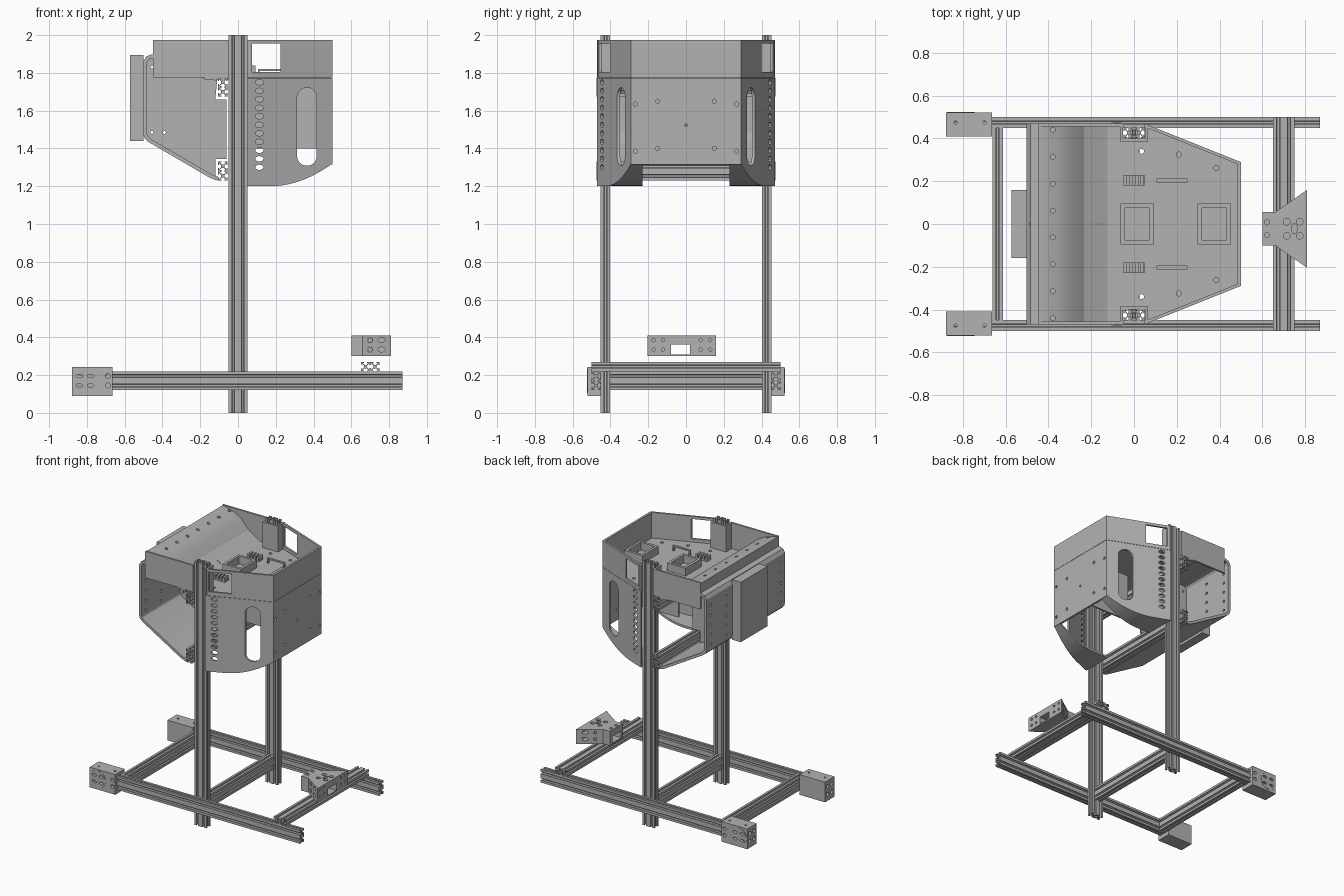
import bpy, bmesh, math
from mathutils import Vector

if "Cube" in bpy.data.objects:
    bpy.data.objects.remove(bpy.data.objects["Cube"])

grey = bpy.data.materials.new("metal grey")
grey.use_nodes = True
COL = (0.45, 0.45, 0.45, 1)
grey.diffuse_color = COL
grey.node_tree.nodes["Principled BSDF"].inputs["Base Color"].default_value = COL

# Maps a 2D profile point plus depth to 3D for each extrusion axis
PLACE = {"x": lambda a, b, d: (d, a, b), "y": lambda a, b, d: (a, d, b), "z": lambda a, b, d: (a, b, d)}


def prisms(name, polys, axis, lo, hi):
    """Extrude flat profiles along an axis between lo and hi."""
    bm = bmesh.new()
    for pts in polys:
        rings = [[bm.verts.new(PLACE[axis](a, b, d)) for a, b in pts] for d in (lo, hi)]
        bm.faces.new(rings[0])
        bm.faces.new(rings[1][::-1])
        n = len(pts)
        for i in range(n):
            j = (i + 1) % n
            bm.faces.new((rings[0][j], rings[0][i], rings[1][i], rings[1][j]))
    bmesh.ops.recalc_face_normals(bm, faces=bm.faces)
    me = bpy.data.meshes.new(name)
    bm.to_mesh(me)
    bm.free()
    me.materials.append(grey)
    ob = bpy.data.objects.new(name, me)
    bpy.context.collection.objects.link(ob)
    return ob


def rect(a0, a1, b0, b1):
    return [(a0, b0), (a1, b0), (a1, b1), (a0, b1)]


def box(name, x0, x1, y0, y1, z0, z1):
    return prisms(name, [rect(x0, x1, y0, y1)], "z", z0, z1)


def oval(a, b, ra, rb=None, stretch=0, n=16):
    """Ellipse, or a vertical slot when stretched."""
    rb = rb or ra
    ang = [2 * math.pi * (i + 0.5) / n for i in range(n)]
    return [(a + ra * math.cos(t), b + rb * math.sin(t) + math.copysign(stretch, math.sin(t))) for t in ang]


def cut(ob, polys, axis, lo=-2, hi=3):
    """Cut profile-shaped holes through a part."""
    tool = prisms("cutter", polys, axis, lo, hi)
    tool.hide_render = True
    mod = ob.modifiers.new("holes", "BOOLEAN")
    mod.operation, mod.solver, mod.object = "DIFFERENCE", "EXACT", tool
    bpy.context.view_layer.update()
    done = bpy.data.meshes.new_from_object(ob.evaluated_get(bpy.context.evaluated_depsgraph_get()))
    ob.modifiers.clear()
    ob.data = done
    bpy.data.objects.remove(tool)
    return ob


def mirror(ob):
    mod = ob.modifiers.new("mirror", "MIRROR")
    mod.use_axis = (False, True, False)
    mod.use_mirror_merge = False
    return ob


def strip(path, t):
    """Closed outline of a bent sheet of thickness t, to the right of its path."""
    pts = [Vector(p) for p in path]
    dirs = [(q - p).normalized() for p, q in zip(pts, pts[1:])]
    inner = []
    for i, p in enumerate(pts):
        m = dirs[max(i - 1, 0)] + dirs[min(i, len(dirs) - 1)]
        m.normalize()
        k = t / max(0.4, m.dot(dirs[min(i, len(dirs) - 1)]))
        inner.append((p.x + m.y * k, p.y - m.x * k))
    return [tuple(p) for p in pts] + inner[::-1]


# Slotted aluminium extrusions, two cells wide
H = 0.025
QUARTER = [(0, 0), (.35, 0), (.35, .2), (.8, .65), (.8, .3), (1, .3),
           (1, 1), (.3, 1), (.3, .8), (.65, .8), (.2, .35), (0, .35)]


def extrusion(name, axis, a, b, lo, hi, wide_first):
    polys = []
    for c in (-H, H):
        ca, cb = (a + c, b) if wide_first else (a, b + c)
        for sa in (-1, 1):
            for sb in (-1, 1):
                polys.append([(ca + sa * H * u, cb + sb * H * v) for u, v in QUARTER])
    return prisms(name, polys, axis, lo, hi)


mirror(extrusion("post", "z", 0, 0.427, 0, 2, True))
mirror(extrusion("base_rail", "x", 0.475, 0.17, -0.67, 0.87, False))
extrusion("front_cross_beam", "y", 0.70, 0.245, -0.5, 0.5, True)
extrusion("middle_cross_beam", "y", 0, 0.17, -0.45, 0.45, False)
extrusion("rear_cross_beam", "y", -0.638, 0.17, -0.45, 0.45, False)
extrusion("upper_head_beam", "y", -0.08, 1.725, -0.475, 0.475, False)
extrusion("lower_head_beam", "y", -0.08, 1.28, -0.475, 0.475, False)

# Motor end blocks on the base rails
block = box("end_block", -0.88, -0.665, 0.41, 0.522, 0.09, 0.243)
cut(block, [oval(-0.69, z, 0.013) for z in (0.145, 0.195)]
    + [oval(-0.81 + dx, 0.17 + dz, 0.018, 0.009) for dx in (-.03, .03) for dz in (-.025, .025)], "y", 0.48, 0.6)
cut(block, [oval(x, 0.475, 0.008) for x in (-0.835, -0.70)], "z", 0.2, 0.3)
cut(block, [oval(0.466 + dy, 0.17 + dz, 0.014) for dy in (-.025, .025) for dz in (-.03, .03)], "x", -1, -0.83)
mirror(block)
mirror(prisms("end_block_disc", [oval(-0.81, 0.17, 0.065, n=32)], "y", 0.52, 0.525))
cut(bpy.data.objects["end_block_disc"],
    [oval(-0.81 + dx, 0.17 + dz, 0.018, 0.009) for dx in (-.03, .03) for dz in (-.025, .025)], "y")

# Flared sensor bracket above the front beam
flare = prisms("sensor_bracket", [[(.6, -.1), (.66, -.1), (.81, -.205), (.81, .16), (.66, .055), (.6, .055)]],
               "z", 0.30, 0.41)
cut(flare, [rect(-0.08, 0.022, 0.31, 0.362)], "x")
cut(flare, [oval(0.75, -0.022, 0.013, 0.024)] + [oval(x, -0.022 + s, 0.016) for x in (.715, .775) for s in (-.033, .033)]
    + [oval(0.622, -0.022 + s, 0.012) for s in (-.03, .03)], "z", 0.38, 0.5)
cut(flare, [oval(-0.022 + s * y, z, 0.009) for s in (-1, 1) for y in (.1, .15) for z in (.335, .385)], "x", 0.78, 1)
for lo, hi in ((-1, -0.12), (0.08, 1)):
    cut(flare, [oval(x, z, 0.018, 0.013) for x in (.695, .76) for z in (.335, .385)], "y", lo, hi)


# Tapered head shell
def wall_y(x):
    return 0.29 + 0.4 * (0.5 - x)


def taper(ob):
    """Slant a flat side panel built at y = 0 onto the tapered wall line."""
    for v in ob.data.vertices:
        v.co.y += wall_y(v.co.x)
    return mirror(ob)


curve = [(0.05, 1.2)] + [(0.17 + 0.033 * i, 1.2 + 0.0012 * i * i) for i in range(11)]
lower = prisms("lower_side_wall", [curve + [(0.5, 1.774), (0.05, 1.774)]], "y", -0.016, 0)
cut(lower, [oval(0.365, 1.515, 0.052, stretch=0.155, n=24)]
    + [oval(0.113, 1.3 + 0.045 * i, 0.022, 0.014) for i in range(11)], "y")
taper(lower)
upper = prisms("upper_side_wall", [rect(0.05, 0.5, 1.776, 1.975)], "y", -0.016, 0)
taper(cut(upper, [rect(0.075, 0.225, 1.805, 1.955)], "y"))

nose = box("lower_nose_wall", 0.484, 0.5, -0.29, 0.29, 1.315, 1.774)
cut(nose, [oval(s * y, z, 0.011) for s in (-1, 1) for y, z in ((.268, 1.385), (.268, 1.635), (.15, 1.4), (.15, 1.65))]
    + [oval(0, 1.523, 0.008)], "x")
box("upper_nose_wall", 0.484, 0.5, -0.29, 0.29, 1.776, 1.975)

# Curved underside flanges, leaving the middle open
belly = prisms("belly_flange", [curve + [(x, z + 0.016) for x, z in curve[::-1]]], "y", 0.23, 0.4)
for v in belly.data.vertices:
    if v.co.y > 0.3:
        v.co.y = wall_y(v.co.x) - 0.004
mirror(belly)
box("inner_divider", 0.06, 0.485, -0.006, 0.006, 1.4, 1.766)

# Rear side walls and pockets around the posts
mirror(box("rear_side_wall", -0.45, -0.05, 0.455, 0.47, 1.775, 1.975))
mirror(box("post_pocket_back", -0.065, 0.065, 0.386, 0.4, 1.775, 1.975))
for x in (-0.065, 0.052):
    mirror(box("post_pocket_side", x, x + 0.013, 0.395, 0.468, 1.775, 1.975))

# Equipment deck and its fittings
half = [(-0.18, 0.465), (-0.055, 0.465), (-0.055, 0.395), (0.055, 0.395), (0.055, 0.46), (0.49, 0.285)]
deck = prisms("deck", [half + [(x, -y) for x, y in half[::-1]]], "z", 1.765, 1.78)
cut(deck, [oval(x, s * y, 0.012) for s in (-1, 1) for x, y in
           ((-.14, .415), (-.13, .295), (-.13, .17), (.035, .34), (.21, .325), (.385, .262))], "z")
for x in (0.015, 0.375):
    sleeve = box("square_sleeve", x - 0.077, x + 0.077, -0.095, 0.095, 1.778, 1.84)
    cut(sleeve, [rect(x - 0.058, x + 0.058, -0.076, 0.076)], "z")
mirror(box("clip_base", -0.05, 0.05, 0.18, 0.23, 1.778, 1.79))
for i in range(4):
    mirror(box("clip_rib", -0.05 + 0.027 * i, -0.034 + 0.027 * i, 0.18, 0.23, 1.785, 1.815))
staple = prisms("staple_handle", [[(.105, 1.778), (.105, 1.82), (.25, 1.82), (.25, 1.778),
                                   (.24, 1.778), (.24, 1.81), (.115, 1.81), (.115, 1.778)]], "y", 0.195, 0.212)
mirror(staple)

# Bent rear tray panel rising to the rim
tray = prisms("rear_tray_panel", [strip([(-.45, 1.89), (-.45, 1.97), (-.41, 1.965), (-.35, 1.945), (-.29, 1.915),
                                         (-.18, 1.782), (-.1, 1.78)], 0.012)], "y", -0.456, 0.456)
cut(tray, [oval(-0.38, -0.44 + 0.1257 * i, 0.011) for i in range(8)], "z", 1.92)

# Rear hood: bent band open at both sides, with a centre web
path = [(-.11, 1.778), (-.14, 1.785), (-.3, 1.89), (-.32, 1.897), (-.46, 1.897), (-.485, 1.887), (-.502, 1.86),
        (-.502, 1.48), (-.495, 1.455), (-.475, 1.435), (-.15, 1.245), (-.11, 1.23)]
hood = prisms("rear_hood", [strip(path[::-1], 0.02)], "y", -0.47, 0.47)
cut(hood, [oval(s * y, 1.5 + 0.075 * i, 0.01) for s in (-1, 1) for y in (.23, .42) for i in range(5)], "x", -0.6, -0.4)
web = prisms("hood_web", [[(-.11, 1.77), (-.3, 1.885), (-.49, 1.885), (-.49, 1.45), (-.12, 1.24), (-.12, 1.345),
                           (-.06, 1.345), (-.06, 1.66), (-.12, 1.66)]], "y", -0.006, 0.006)
cut(web, [oval(x, z, 0.008) for x in (-.455, -.39) for z in (1.485, 1.83)], "y")
box("rear_pack", -0.572, -0.5, -0.16, 0.16, 1.44, 1.895)

# Smooth the rounded cuts while keeping edges crisp
for ob in bpy.data.objects:
    ob.select_set(ob.type == "MESH")
    if ob.type == "MESH":
        bpy.context.view_layer.objects.active = ob
bpy.ops.object.shade_smooth_by_angle(angle=0.5)
